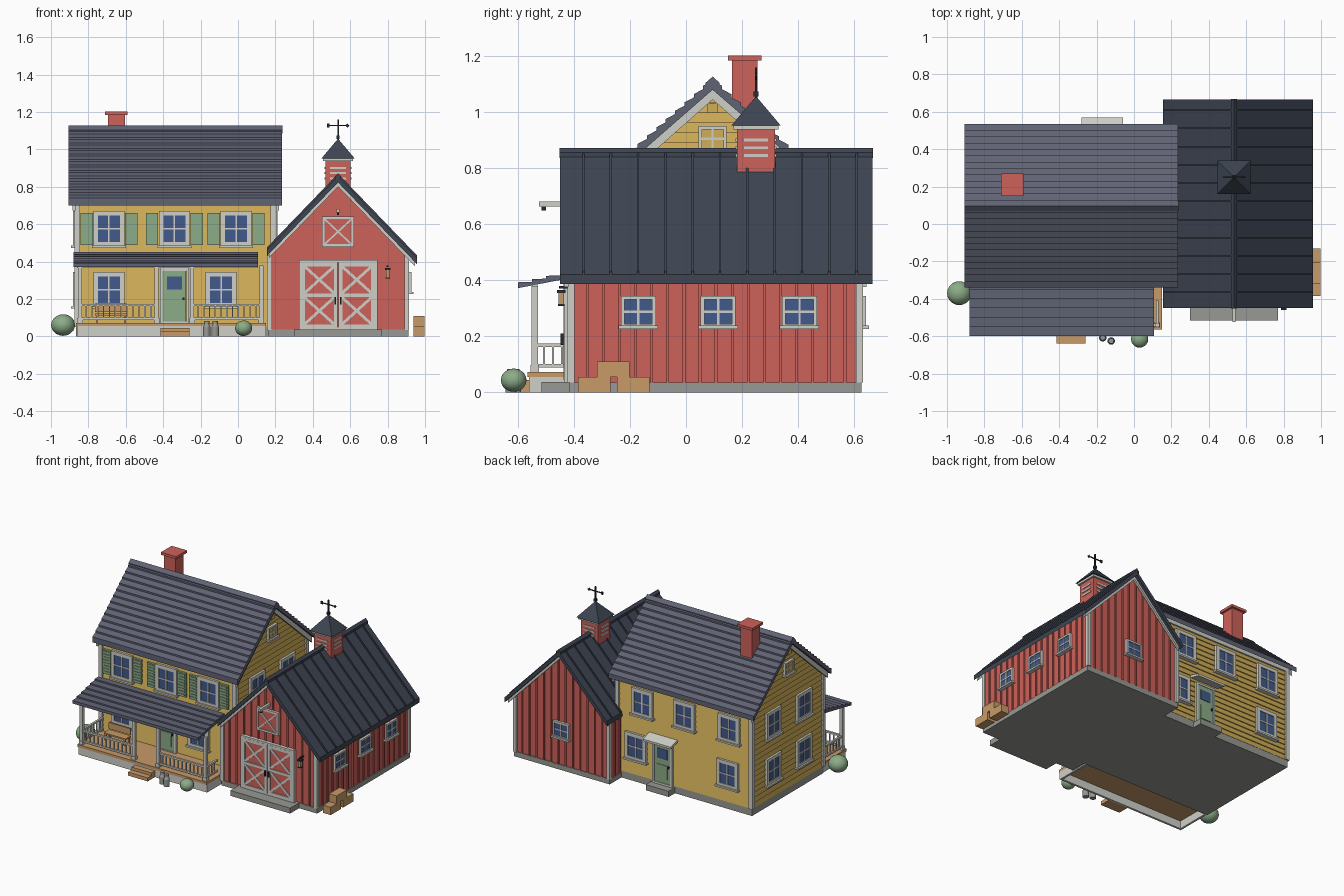
import bpy, bmesh, math
from mathutils import Matrix, Vector

cube = bpy.data.objects.get("Cube")
if cube:
    bpy.data.objects.remove(cube)


def material(name, *rgb):
    m = bpy.data.materials.new(name)
    m.use_nodes = True
    colour = [((c / 255 + 0.055) / 1.055) ** 2.4 for c in rgb] + [1]
    m.diffuse_color = colour
    m.node_tree.nodes["Principled BSDF"].inputs["Base Color"].default_value = colour
    return m


RED = material("barn red", 206, 98, 90)
YELLOW = material("yellow siding", 208, 174, 88)
WHITE = material("off white trim", 208, 208, 202)
GREEN = material("sage green", 140, 172, 136)
GLASS = material("blue glass", 66, 90, 140)
SLATE = material("slate shingle", 96, 99, 116)
DARK = material("dark metal roof", 62, 69, 82)
STONE = material("grey stone", 152, 152, 147)
WOOD = material("tan wood", 200, 155, 104)
BLACK = material("black iron", 42, 43, 48)


def finish(name, bm, mats, loc=(0, 0, 0), turn=0):
    bmesh.ops.recalc_face_normals(bm, faces=bm.faces)
    me = bpy.data.meshes.new(name)
    bm.to_mesh(me)
    bm.free()
    for m in mats:
        me.materials.append(m)
    ob = bpy.data.objects.new(name, me)
    ob.location = loc
    ob.rotation_euler.z = math.radians(turn)
    bpy.context.scene.collection.objects.link(ob)
    return ob


def build(name, pieces, loc=(0, 0, 0), turn=0):
    """Boxes (material, centre, size, tilt) joined in one object; local front is -y."""
    bm = bmesh.new()
    mats = []
    for mat, centre, size, *tilt in pieces:
        if mat not in mats:
            mats.append(mat)
        mx = (Matrix.Translation(centre) @ Matrix.Rotation(tilt[0] if tilt else 0, 4, "Y")
              @ Matrix.Diagonal((*size, 1)))
        made = bmesh.ops.create_cube(bm, size=1, matrix=mx)["verts"]
        for f in {f for v in made for f in v.link_faces}:
            f.material_index = mats.index(mat)
    return finish(name, bm, mats, loc, turn)


def span(mat, x0, x1, y0, y1, z0, z1):
    return (mat, ((x0 + x1) / 2, (y0 + y1) / 2, (z0 + z1) / 2), (x1 - x0, y1 - y0, z1 - z0))


def prism(name, pts, axis, a, b, mat):
    """Extrude a (horizontal, z) profile along x or y."""
    bm = bmesh.new()
    ends = [[bm.verts.new((t, u, z) if axis == "x" else (u, t, z)) for u, z in pts] for t in (a, b)]
    for ring in ends:
        bm.faces.new(ring)
    for i in range(len(pts)):
        j = (i + 1) % len(pts)
        bm.faces.new((ends[0][i], ends[0][j], ends[1][j], ends[1][i]))
    return finish(name, bm, [mat])


def chevron(name, axis, mid, peak, slope, u0, u1, thick, a, b, mat):
    top = [(u, peak - slope * abs(u - mid)) for u in (u0, mid, u1)]
    return prism(name, top + [(u, z - thick) for u, z in reversed(top)], axis, a, b, mat)


def courses(start, end, n, lift=0.012):
    """Stepped shingle line running down from start to end."""
    s, e = Vector(start), Vector(end)
    pts = []
    for i in range(n):
        low = s.lerp(e, (i + 1) / n)
        pts += [tuple(s.lerp(e, i / n)), (low.x, low.y + lift)]
    return pts


def cross(mat, x, z, w, h, depth, board):
    a = math.atan2(h, w)
    return [(mat, (x, depth, z), (math.hypot(w, h), 0.012, board), s * a) for s in (-1, 1)]


def frame(mat, x, z, w, h, t, y=-0.008, d=0.018):
    return ([(mat, (x + s * (w - t) / 2, y, z), (t, d, h)) for s in (-1, 1)]
            + [(mat, (x, y, z + s * (h - t) / 2), (w, d, t)) for s in (-1, 1)])


def window(name, loc, turn, w=0.165, h=0.19, t=0.024, shutters=False, pane=GLASS):
    p = [(pane, (0, -0.004, 0), (w - t, 0.014, h - t))] + frame(WHITE, 0, 0, w, h, t)
    p += [(WHITE, (0, -0.008, 0), (0.008, 0.014, h - t)), (WHITE, (0, -0.008, 0), (w - t, 0.014, 0.008)),
          (WHITE, (0, -0.013, -h / 2), (w + 0.016, 0.03, 0.012))]
    if shutters:
        for s in (-1, 1):
            x = s * (w / 2 + 0.037)
            p.append((GREEN, (x, -0.004, 0), (0.066, 0.016, h - 0.02)))
            p += [(GREEN, (x, -0.012, -0.07 + 0.02 * k), (0.05, 0.008, 0.011)) for k in range(8)]
    build(name, p, loc, turn)


def door(name, loc, turn, w=0.145, h=0.28):
    build(name, [(GREEN, (0, -0.005, h / 2), (w - 0.02, 0.016, h)),
                 (GLASS, (0, -0.011, h * 0.75), (w * 0.55, 0.01, h * 0.25)),
                 (GREEN, (0, -0.012, h * 0.3), (w * 0.55, 0.01, h * 0.35)),
                 (BLACK, (w * 0.34, -0.018, h * 0.45), (0.01, 0.014, 0.014))]
          + frame(WHITE, 0, h / 2, w + 0.01, h + 0.02, 0.014), loc, turn)


# House: lapped boards up to the gable peak
HX, HY, WX, WY = -0.335, 0.095, 0.525, 0.395
SLOPE = 0.885


def half_depth(z):
    return max(0.004, min(WY, (1.082 - z) / SLOPE))


bm = bmesh.new()
step, z = 0.0365, 0.05
while z < 1.07:
    rings = []
    for level, lip in ((z, 0.007), (z + step, 0)):
        d = half_depth(level) + (lip if z < 0.7 else 0)
        rings.append([bm.verts.new((HX + sx * (WX + lip), HY + sy * d, level))
                      for sx, sy in ((-1, -1), (1, -1), (1, 1), (-1, 1))])
    for r in rings:
        bm.faces.new(r)
    for i in range(4):
        bm.faces.new((rings[0][i], rings[0][i - 1], rings[1][i - 1], rings[1][i]))
    z += step
finish("house_siding", bm, [YELLOW])
build("house_foundation", [span(STONE, -0.865, 0.195, -0.305, 0.495, 0, 0.05)])
build("house_corner_boards", [(WHITE, (HX + sx * WX, HY + sy * WY, 0.395), (0.03, 0.03, 0.69))
                              for sx in (-1, 1) for sy in (-1, 1)])
build("house_frieze", [(WHITE, (HX, HY + s * (WY + 0.004), 0.715), (1.05, 0.016, 0.03)) for s in (-1, 1)])

# House roof
ridge = (HY, 1.112)
front = courses(ridge, (-0.34, 0.727), 13)
back = courses(ridge, (0.535, 0.722), 13)
under = [(0.535, 0.70), (HY, 1.08), (-0.34, 0.70)]
prism("house_roof", front[::-1] + back[1:] + under, "x", -0.905, 0.235, SLATE)
chevron("house_ridge_cap", "x", HY, 1.127, SLOPE, 0.07, 0.12, 0.02, -0.907, 0.237, SLATE)
for side, x in (("left", 0.205), ("right", -0.885)):
    chevron(side + "_house_rake", "x", HY, 1.085, SLOPE, -0.325, 0.515, 0.04, x, x + 0.015, WHITE)
build("chimney", [span(RED, -0.695, -0.605, 0.165, 0.255, 0.9, 1.19),
                  span(RED, -0.71, -0.59, 0.15, 0.27, 1.185, 1.203)])

# House windows and doors
for i, x in enumerate((-0.69, -0.34, -0.01)):
    window(f"front_upper_window_{i}", (x, -0.305, 0.575), 0, shutters=True)
    window(f"back_upper_window_{i}", (x, 0.495, 0.575), 180)
for i, x in enumerate((-0.69, -0.09)):
    window(f"front_lower_window_{i}", (x, -0.305, 0.25), 0)
for i, x in enumerate((-0.68, 0.04)):
    window(f"back_lower_window_{i}", (x, 0.495, 0.25), 180)
for i, y in enumerate((-0.075, 0.265)):
    window(f"right_upper_window_{i}", (-0.865, y, 0.575), -90)
    window(f"right_lower_window_{i}", (-0.865, y, 0.25), -90)
    window(f"left_upper_window_{i}", (0.195, y, 0.575), 90)
for side, x, turn in (("left", 0.195, 90), ("right", -0.865, -90)):
    window(side + "_attic_window", (x, HY, 0.905), turn, 0.1, 0.09, 0.012, pane=YELLOW)
    build(side + "_attic_vent", [(YELLOW, (0, -0.006, 0), (0.036, 0.02, 0.036))], (x, HY, 1.015), turn)
door("front_door", (-0.34, -0.305, 0.075), 0)
door("back_door", (-0.17, 0.495, 0.05), 180)
prism("back_door_hood", [(0.485, 0.385), (0.57, 0.36), (0.57, 0.345), (0.485, 0.365)], "x", -0.28, -0.06, WHITE)
build("back_step", [span(STONE, -0.26, -0.08, 0.49, 0.565, 0, 0.04)])

# Porch
build("porch_deck", [span(WOOD, -0.865, 0.15, -0.565, -0.3, 0.055, 0.073)])
build("porch_skirt", [span(WHITE, -0.86, 0.15, -0.56, -0.545, 0, 0.056),
                      span(WHITE, -0.86, -0.845, -0.55, -0.3, 0, 0.056),
                      span(WHITE, 0.135, 0.15, -0.55, -0.3, 0, 0.056)])
shingles = courses((-0.30, 0.452), (-0.6, 0.383), 6, 0.01)
prism("porch_roof", shingles + [(-0.6, 0.372), (-0.30, 0.43)], "x", -0.88, 0.106, SLATE)
posts = (-0.845, -0.435, -0.245, 0.125)
build("porch_posts", [(WHITE, (x, -0.54, 0.225), (0.022, 0.022, 0.31)) for x in posts]
      + [(WHITE, (x, -0.54, 0.085), (0.03, 0.03, 0.025)) for x in posts])
build("porch_beam", [span(WHITE, -0.86, 0.104, -0.55, -0.53, 0.365, 0.385)])
build("porch_steps", [span(WOOD, -0.415, -0.26, -0.64, -0.56, 0, 0.025),
                      span(WOOD, -0.415, -0.26, -0.60, -0.56, 0.02, 0.045)])


def railing(name, a, b):
    run = Vector(b) - Vector(a)
    n = int(run.length / 0.03)
    p = [(WHITE, (run.length / 2, 0, z), (run.length, 0.014, 0.012)) for z in (0.095, 0.168)]
    p += [(WHITE, (run.length * k / n, 0, 0.13), (0.007, 0.007, 0.075)) for k in range(1, n)]
    build(name, p, (*a, 0), math.degrees(math.atan2(run.y, run.x)))


railing("front_railing_right", (posts[0], -0.54), (posts[1], -0.54))
railing("front_railing_left", (posts[2], -0.54), (posts[3], -0.54))
railing("side_railing_right", (posts[0], -0.54), (posts[0], -0.31))
railing("side_railing_left", (posts[3], -0.54), (posts[3], -0.41))
build("porch_bench", [(WOOD, (0, 0, 0.045), (0.17, 0.06, 0.01)), (WOOD, (0, 0.028, 0.08), (0.17, 0.008, 0.045))]
      + [(WOOD, (sx * 0.075, sy * 0.024, 0.02), (0.01, 0.01, 0.045)) for sx in (-1, 1) for sy in (-1, 1)],
      (-0.68, -0.38, 0.073))

# Barn
BX, Y0, Y1, PEAK, PITCH = 0.535, -0.41, 0.62, 0.857, 1.035


def barn_wall_top(x):
    return PEAK - 0.035 - PITCH * abs(x - BX)


prism("barn_walls", [(0.165, 0.02), (0.905, 0.02), (0.905, barn_wall_top(0.905)), (BX, barn_wall_top(BX)),
                     (0.165, barn_wall_top(0.165))], "y", Y0, Y1, RED)
build("barn_foundation", [span(STONE, 0.16, 0.912, Y0 - 0.006, Y1 + 0.006, 0, 0.036)])
battens = []
for k in range(1, 13):
    x = 0.165 + k * 0.057
    for y in (Y0, Y1):
        battens.append(span(RED, x - 0.005, x + 0.005, y - 0.008, y + 0.008, 0.036, barn_wall_top(x)))
for k in range(1, 18):
    y = Y0 + k * 0.0575
    for x in (0.165, 0.905):
        battens.append(span(RED, x - 0.008, x + 0.008, y - 0.005, y + 0.005, 0.036, 0.43))
build("barn_battens", battens)
build("barn_corner_boards", [(WHITE, (x, y, 0.235), (0.025, 0.025, 0.40)) for x in (0.168, 0.902) for y in (Y0, Y1)])
chevron("barn_roof", "y", BX, PEAK, PITCH, 0.155, 0.957, 0.034, -0.45, 0.665, DARK)
for k in range(11):
    y = -0.366 + k * 0.0975
    chevron(f"roof_seam_{k}", "y", BX, PEAK + 0.013, PITCH, 0.155, 0.957, 0.02, y - 0.004, y + 0.004, DARK)
chevron("barn_ridge_cap", "y", BX, PEAK + 0.016, PITCH, BX - 0.016, BX + 0.016, 0.02, -0.452, 0.667, DARK)
for side, y in (("front", Y0 - 0.025), ("back", Y1 + 0.01)):
    chevron(side + "_barn_rake", "y", BX, PEAK - 0.03, PITCH, 0.165, 0.945, 0.026, y, y + 0.015, WHITE)

# Barn openings
for i, y in enumerate((-0.17, 0.115, 0.405)):
    window(f"barn_side_window_{i}", (0.91, y, 0.288), 90, 0.125, 0.112, 0.013)
window("barn_back_window", (BX, Y1 + 0.005, 0.288), 180, 0.125, 0.112, 0.013)
leaves = frame(WHITE, 0, 0.222, 0.42, 0.372, 0.013, d=0.024)
for s in (-1, 1):
    x = s * 0.1
    leaves += [(RED, (x, -0.004, 0.22), (0.192, 0.02, 0.35)), (WHITE, (x, -0.014, 0.22), (0.19, 0.014, 0.018)),
               (BLACK, (s * 0.014, -0.026, 0.19), (0.008, 0.012, 0.04))]
    leaves += frame(WHITE, x, 0.22, 0.194, 0.35, 0.02, -0.014, 0.014)
    for z in (0.137, 0.303):
        leaves += cross(WHITE, x, z, 0.155, 0.14, -0.014, 0.015)
build("barn_doors", leaves, (BX, Y0 - 0.006, 0))
build("hay_door", [(RED, (0, -0.004, 0), (0.16, 0.02, 0.15))] + frame(WHITE, 0, 0, 0.172, 0.162, 0.014, -0.012)
      + cross(WHITE, 0, 0, 0.15, 0.14, -0.014, 0.009), (BX, Y0 - 0.005, 0.56))
build("hay_hoist", [span(WHITE, -0.009, 0.009, -0.115, 0, -0.009, 0.009),
                    span(BLACK, -0.006, 0.006, -0.105, -0.09, -0.022, -0.008)], (BX, Y0, 0.672))
build("barn_ramp", [span(STONE, 0.3, 0.77, -0.515, Y0, 0, 0.038)])
build("barn_lantern", [(BLACK, (0, -0.02, 0.04), (0.01, 0.045, 0.008)), (BLACK, (0, -0.035, 0.025), (0.03, 0.03, 0.01)),
                       (WOOD, (0, -0.035, 0), (0.02, 0.02, 0.042)), (BLACK, (0, -0.035, -0.023), (0.024, 0.024, 0.007))],
      (0.8, Y0, 0.335))

# Cupola and weathervane
CUP = (BX, 0.25)
build("cupola", [(RED, (0, 0, 0.855), (0.135, 0.135, 0.17)), (WHITE, (0, 0, 0.945), (0.16, 0.16, 0.015))]
      + [(WHITE, (0, 0, z), size) for z in (0.845, 0.873, 0.901)
         for size in ((0.085, 0.145, 0.01), (0.145, 0.085, 0.01))], (*CUP, 0))
bm = bmesh.new()
bmesh.ops.create_cone(bm, cap_ends=True, segments=4, radius1=0.125, radius2=0.006, depth=0.1,
                      matrix=Matrix.Translation((0, 0, 1.002)) @ Matrix.Rotation(math.pi / 4, 4, "Z"))
finish("cupola_roof", bm, [DARK], (*CUP, 0))
build("weathervane", [(BLACK, (0, 0, 1.1), (0.008, 0.008, 0.12)), (BLACK, (0, 0, 1.127), (0.115, 0.006, 0.006)),
                      (BLACK, (0.05, 0, 1.127), (0.016, 0.006, 0.016), math.pi / 4),
                      (BLACK, (-0.052, 0, 1.127), (0.014, 0.006, 0.02)), (BLACK, (0, 0, 1.065), (0.018, 0.018, 0.018))],
      (*CUP, 0))

# Bushes, milk cans and crates
for name, x, y, r in (("side_bush", -0.935, -0.37, 0.064), ("front_bush", 0.03, -0.615, 0.046)):
    bm = bmesh.new()
    bmesh.ops.create_icosphere(bm, subdivisions=3, radius=r, matrix=Matrix.Diagonal((1, 1, 0.9, 1)))
    bush = finish(name, bm, [GREEN], (x, y, r * 0.95))
    bush.data.shade_smooth()
for i, (x, y) in enumerate(((-0.167, -0.608), (-0.122, -0.625))):
    bm = bmesh.new()
    for r1, r2, low, high in ((0.02, 0.02, 0, 0.05), (0.02, 0.011, 0.05, 0.068), (0.014, 0.014, 0.068, 0.083)):
        bmesh.ops.create_cone(bm, cap_ends=True, segments=16, radius1=r1, radius2=r2, depth=high - low,
                              matrix=Matrix.Translation((0, 0, (low + high) / 2)))
    finish(f"milk_can_{i}", bm, [STONE], (x, y, 0))
for i, (y, z) in enumerate(((-0.327, 0), (-0.188, 0), (-0.26, 0.055))):
    build(f"crate_{i}", [span(WOOD, 0.937, 0.997, y - 0.058, y + 0.058, z, z + 0.055)])
